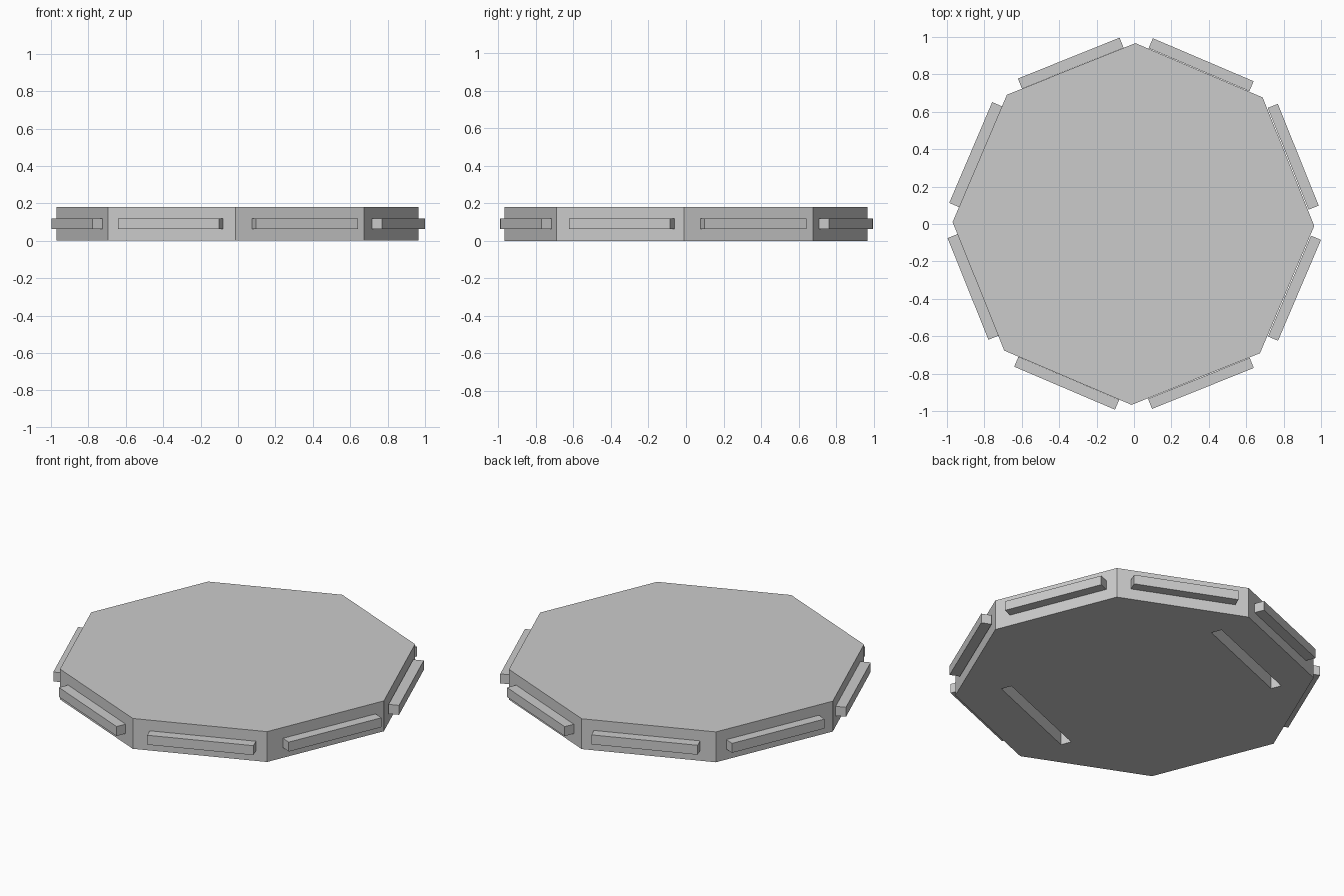
import bpy
import bmesh
from math import radians, cos, sin
from mathutils import Matrix, Vector

cube = bpy.data.objects.get("Cube")
if cube:
    bpy.data.objects.remove(cube, do_unlink=True)

# One plain grey for everything
grey = bpy.data.materials.new("light grey")
grey.use_nodes = True
grey.diffuse_color = (0.6, 0.6, 0.6, 1)
grey.node_tree.nodes["Principled BSDF"].inputs["Base Color"].default_value = (0.6, 0.6, 0.6, 1)

TWIST = radians(-0.6)
HEIGHT = 0.18


def add_object(name, bm):
    mesh = bpy.data.meshes.new(name)
    bmesh.ops.recalc_face_normals(bm, faces=bm.faces)
    bm.to_mesh(mesh)
    bm.free()
    mesh.materials.append(grey)
    obj = bpy.data.objects.new(name, mesh)
    bpy.context.collection.objects.link(obj)
    return obj


def side_box(name, angle, reach, slide, z, size):
    """Box placed at a distance along a side's normal, slid along the side."""
    bm = bmesh.new()
    bmesh.ops.create_cube(bm, size=1)
    place = (Matrix.Rotation(angle, 4, "Z")
             @ Matrix.Translation((reach, slide, z))
             @ Matrix.Diagonal((*size, 1)))
    bmesh.ops.transform(bm, matrix=place, verts=bm.verts)
    return add_object(name, bm)


# Octagonal slab
bm = bmesh.new()
ring = [bm.verts.new((0.967 * cos(TWIST + radians(45 * i)) - 0.003,
                      0.967 * sin(TWIST + radians(45 * i)), 0)) for i in range(8)]
base = bm.faces.new(ring)
top = bmesh.ops.extrude_face_region(bm, geom=[base])["geom"]
bmesh.ops.translate(bm, vec=Vector((0, 0, HEIGHT)),
                    verts=[v for v in top if isinstance(v, bmesh.types.BMVert)])
slab = add_object("octagonal_slab", bm)

# Two parallel slots cut into the underside
slot_angle = TWIST + radians(112.5)
for reach in (0.67, -0.61):
    cutter = side_box("slot_cutter", slot_angle, reach, 0.027, 0, (0.062, 0.68, 0.2))
    cutter.hide_render = True
    mod = slab.modifiers.new("slot", "BOOLEAN")
    mod.operation = "DIFFERENCE"
    mod.solver = "EXACT"
    mod.object = cutter
    bpy.context.view_layer.objects.active = slab
    bpy.ops.object.modifier_apply(modifier=mod.name)
    bpy.data.objects.remove(cutter, do_unlink=True)

# Rail on each side, slightly uneven along the edge
slides = (0.016, 0.004, -0.007, -0.009, -0.009, 0.003, 0.014, 0.021)
for i, slide in enumerate(slides):
    side_box(f"side_rail_{i + 1}", TWIST + radians(22.5 + 45 * i),
             0.924, slide, 0.09, (0.058, 0.586, 0.056))
